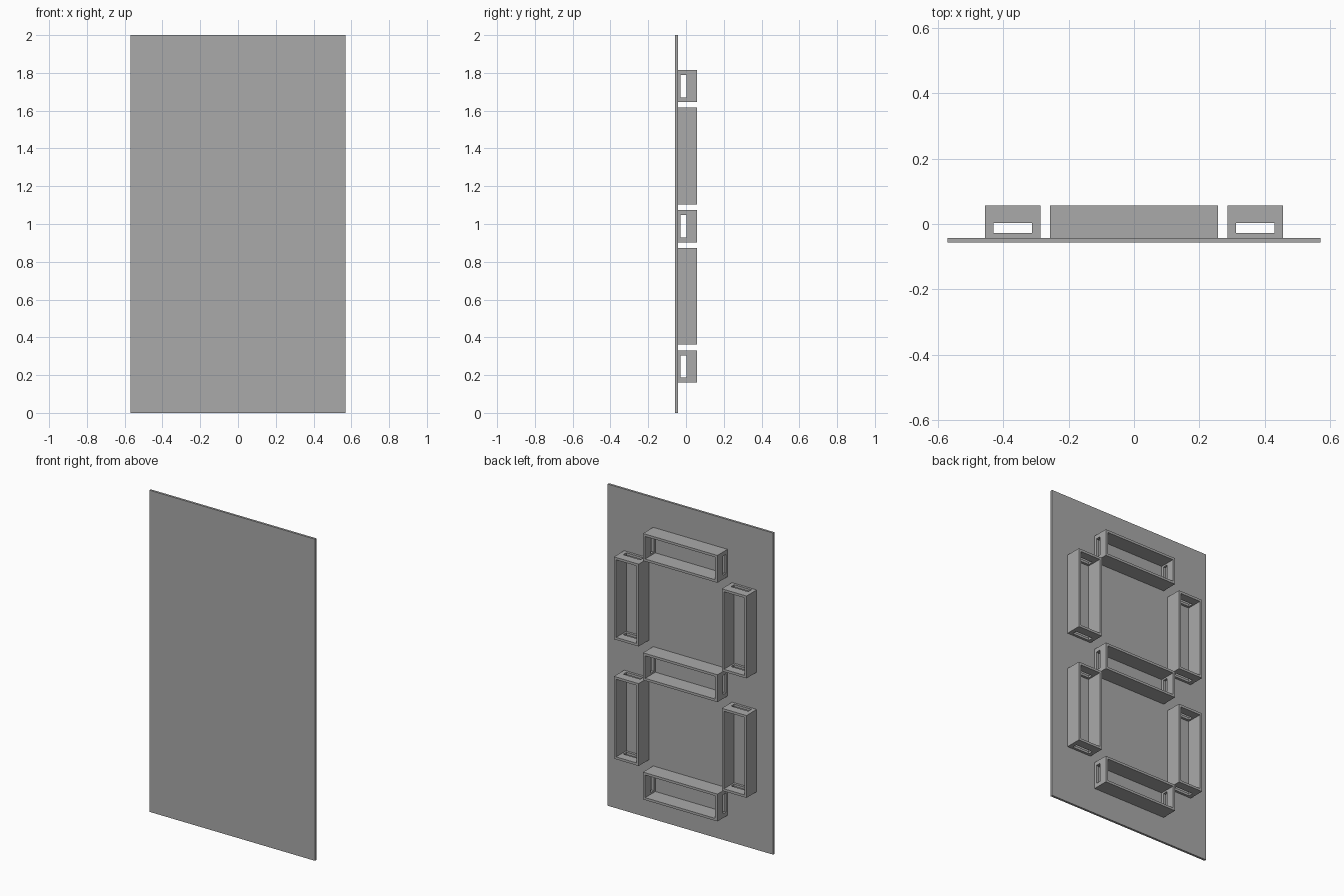
import bpy
import math
from mathutils import Matrix, Vector

if "Cube" in bpy.data.objects:
    bpy.data.objects.remove(bpy.data.objects["Cube"], do_unlink=True)

grey = bpy.data.materials.new("plain_grey")
grey.use_nodes = True
colour = (0.4, 0.4, 0.4, 1)
grey.diffuse_color = colour
grey.node_tree.nodes["Principled BSDF"].inputs["Base Color"].default_value = colour

WALL = 0.015
BACK = -0.043          # rear surface of the panel
RIM = 0.057            # open rim of the frames
LENGTH, WIDTH = 0.512, 0.17


def box(name, low, high):
    """Box between two corners, with its vertices in world space."""
    low, high = Vector(low), Vector(high)
    bpy.ops.mesh.primitive_cube_add(size=1)
    obj = bpy.context.object
    obj.name = name
    size = Matrix.Diagonal((*(high - low), 1))
    obj.data.transform(Matrix.Translation((low + high) / 2) @ size)
    obj.data.materials.append(grey)
    return obj


def cut(target, cutter):
    """Subtract a cutter, then discard it."""
    cutter.hide_render = True
    mod = target.modifiers.new("opening", "BOOLEAN")
    mod.operation = "DIFFERENCE"
    mod.solver = "EXACT"
    mod.object = cutter
    bpy.context.view_layer.objects.active = target
    bpy.ops.object.modifier_apply(modifier=mod.name)
    bpy.data.objects.remove(cutter, do_unlink=True)


# Flat face panel
box("panel", (-0.57, -RIM, 0), (0.57, BACK, 2))

# Open segment frame with a wire slot through both ends
x, z = LENGTH / 2, WIDTH / 2
frame = box("top_segment_frame", (-x, BACK, -z), (x, RIM, z))
cut(frame, box("cavity", (-x + WALL, -0.2, -z + WALL), (x - WALL, 0.2, z - WALL)))
cut(frame, box("wire_slot", (-1, -0.028, -0.059), (1, 0.003, 0.059)))
frame.location.z = 1.73


def copy_frame(name, x, z, upright):
    obj = bpy.data.objects.new(name, frame.data)
    obj.location = (x, 0, z)
    obj.rotation_euler.y = math.pi / 2 if upright else 0
    bpy.context.collection.objects.link(obj)


# Remaining horizontal segments
copy_frame("middle_segment_frame", 0, 0.988, False)
copy_frame("bottom_segment_frame", 0, 0.246, False)

# Upright segments on both sides
for side, sign in (("left", 1), ("right", -1)):
    copy_frame("upper_" + side + "_segment_frame", sign * 0.371, 1.36, True)
    copy_frame("lower_" + side + "_segment_frame", sign * 0.371, 0.617, True)
